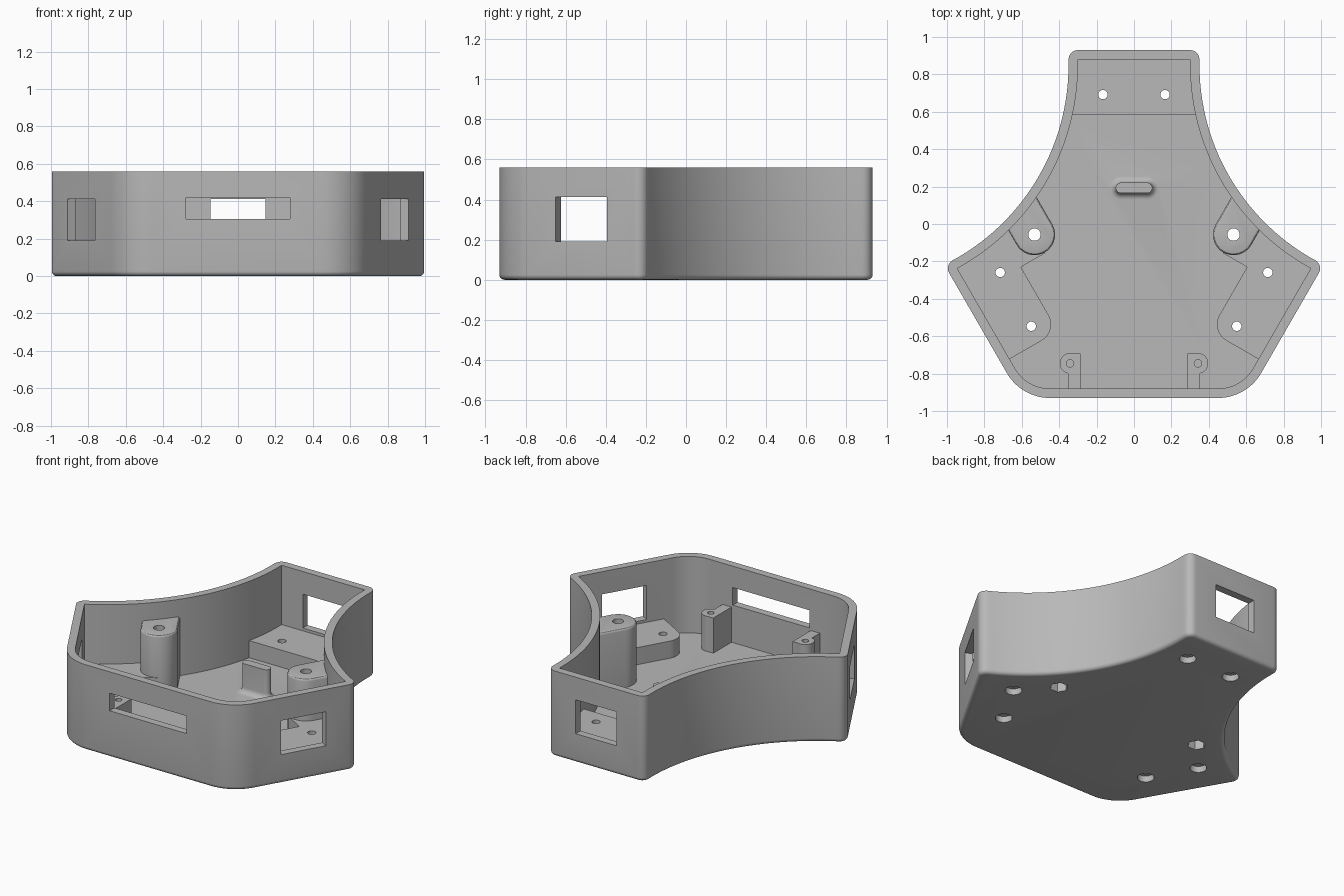
import bpy, bmesh, math
from mathutils import Vector

if "Cube" in bpy.data.objects:
    bpy.data.objects.remove(bpy.data.objects["Cube"])

HEIGHT, FLOOR, WALL = 0.56, 0.06, 0.05
PLATFORM, BOSS, POST = 0.172, 0.447, 0.29
CENTRE = Vector((0, -0.038))        # where the three arms meet

plastic = bpy.data.materials.new("grey_plastic")
plastic.use_nodes = True
colour = (0.48, 0.48, 0.48, 1)
plastic.diffuse_color = colour
plastic.node_tree.nodes["Principled BSDF"].inputs["Base Color"].default_value = colour


def arc(c, r, start, end, steps):
    """Points on an arc, angles in degrees."""
    if r < 1e-5:
        return [Vector(c)]
    angles = [math.radians(start + (end - start) * i / steps) for i in range(steps + 1)]
    return [Vector((c[0] + r * math.cos(a), c[1] + r * math.sin(a))) for a in angles]


def on_arm(angle, n, t):
    """Point n outward along an arm and t across it."""
    a = math.radians(angle)
    return CENTRE + Vector((n * math.cos(a) - t * math.sin(a),
                            n * math.sin(a) + t * math.cos(a)))


def flip(points):
    return [Vector((-p.x, p.y)) for p in points]


def loft(name, rings):
    """Closed solid through (outline, z) rings."""
    bm = bmesh.new()
    loops = [[bm.verts.new((p.x, p.y, z)) for p in pts] for pts, z in rings]
    for low, high in zip(loops, loops[1:]):
        for i in range(len(low)):
            j = (i + 1) % len(low)
            bm.faces.new((low[i], low[j], high[j], high[i]))
    bm.faces.new(loops[0][::-1])
    bm.faces.new(loops[-1])
    bmesh.ops.recalc_face_normals(bm, faces=bm.faces)
    mesh = bpy.data.meshes.new(name)
    bm.to_mesh(mesh)
    bm.free()
    mesh.materials.append(plastic)
    obj = bpy.data.objects.new(name, mesh)
    bpy.context.scene.collection.objects.link(obj)
    return obj


def prism(name, points, z0, z1):
    return loft(name, [(points, z0), (points, z1)])


def rod(name, c, r, z0, z1, sides=32):
    return prism(name, arc(c, r, 0, 360, sides)[:-1], z0, z1)


def combine(target, tool, operation, keep=False):
    """Apply a boolean and drop the tool."""
    mod = target.modifiers.new("combine", "BOOLEAN")
    mod.operation, mod.solver, mod.object = operation, "EXACT", tool
    bpy.context.view_layer.update()
    result = target.evaluated_get(bpy.context.evaluated_depsgraph_get())
    mesh = bpy.data.meshes.new_from_object(result)
    target.modifiers.clear()
    target.data = mesh
    if not keep:
        bpy.data.objects.remove(tool)


def outline(inset):
    """Three-armed plan with scooped sides, moved inward by inset."""
    tip = max(0.05 - inset, 0)
    edge = min(0.05, inset) if tip else inset
    n, t = 0.968 - edge - tip, 0.35 - edge - tip
    half = arc((0.45, -0.665), 0.265 - inset, -90, -30, 12)
    half += arc(on_arm(-30, n, t), tip, -30, 60, 6)
    half += arc((1.54, 0.85), 1.19 + inset, 240, 180, 32)
    half += arc(on_arm(90, n, -t), tip, 0, 90, 6)
    return half + flip(half)[::-1]


def stadium(a, b, r):
    """Rounded bar from a to b."""
    d = math.degrees(math.atan2(b.y - a.y, b.x - a.x))
    return arc(a, r, d + 90, d + 270, 16) + arc(b, r, d - 90, d + 90, 16)


# Outer body with a rounded bottom edge, hollowed from the top
FILLET = 0.025
rings = []
for i in range(6):
    a = math.radians(90 * i / 5)
    rings.append((outline(FILLET * (1 - math.sin(a))), FILLET * (1 - math.cos(a))))
body = loft("enclosure", rings + [(outline(0), HEIGHT)])
combine(body, prism("cavity", outline(WALL), FLOOR, 1), "DIFFERENCE")

# Inner parts are trimmed halfway through the wall before joining
limit = prism("trim_helper", outline(WALL / 2), -1, 2)
limit.hide_render = True


def add(part):
    combine(part, limit, "INTERSECT", keep=True)
    combine(body, part, "UNION")


# Platform across the back arm
add(prism("back_platform", [on_arm(90, n, t) for n, t in
                            ((0.623, -0.6), (1, -0.6), (1, 0.6), (0.623, 0.6))], 0.03, PLATFORM))

# Platform in each side arm, with one rounded corner and a step to the boss
corner = [(p.x, p.y) for p in arc((0.72, -0.16), 0.1, 180, 270, 10)]
profile = corner + [(1.1, -0.26), (1.1, 0.5), (0.47, 0.5), (0.47, 0.136), (0.62, 0.136)]
side_plan = [on_arm(-30, n, t) for n, t in profile]

# Screw boss running into the scooped wall, with a softened top edge
boss_at, boss_end = on_arm(-30, 0.47, 0.25), on_arm(-30, 0.47, 0.8)

# Small board post at the front wall
post_at = Vector((0.342, -0.745))
post_plan = [Vector(p) for p in ((0.287, -0.9), (0.352, -0.9), (0.352, -0.692), (0.287, -0.692))]

for side in ("left", "right"):
    def place(points):
        return points if side == "left" else flip(points)

    add(prism(side + "_platform", place(side_plan), 0.03, PLATFORM))
    rounding = [(0, 0.03)] + [(0.015 * (1 - math.cos(a)), BOSS - 0.015 * (1 - math.sin(a)))
                              for a in (0, 0.5, 1, math.pi / 2)]
    add(loft(side + "_boss", [(place(stadium(boss_at, boss_end, 0.11 - d)), z)
                              for d, z in rounding]))
    add(prism(side + "_post", place(post_plan), 0.03, POST))
    add(rod(side + "_post_head", place([post_at])[0], 0.055, 0.03, POST))

# Upright tab near the middle with a flared foot
FLARE = 0.035
steps = [math.radians(90 * i / 6) for i in range(7)]
tab = [(FLARE, 0.03)] + [(FLARE * (1 - math.sin(a)), FLOOR + FLARE * (1 - math.cos(a))) for a in steps]
tab += [(0, 0.25)]
add(loft("centre_tab", [(stadium(Vector((-0.07, 0.193)), Vector((0.07, 0.193)), 0.028 + d), z)
                        for d, z in tab]))
bpy.data.objects.remove(limit)


def cut(tool):
    combine(body, tool, "DIFFERENCE")


# Window and two counterbored screw holes in each arm
for angle in (90, -30, 210):
    cut(prism("window", [on_arm(angle, n, t) for n, t in
                         ((0.88, -0.147), (1.1, -0.147), (1.1, 0.147), (0.88, 0.147))], 0.19, 0.412))
    for t in (-0.166, 0.166):
        cut(rod("screw_hole", on_arm(angle, 0.73, t), 0.025, -0.1, 0.3, 24))
        cut(rod("counterbore", on_arm(angle, 0.73, t), 0.05, -0.1, 0.04))

# Long slot in the front wall
cut(prism("front_slot", [Vector(p) for p in
                         ((-0.278, -1), (0.278, -1), (0.278, -0.86), (-0.278, -0.86))], 0.305, 0.42))

# Boss holes with hexagonal nut pockets, and blind holes in the posts
for mirror in (1, -1):
    b = Vector((mirror * boss_at.x, boss_at.y))
    p = Vector((mirror * post_at.x, post_at.y))
    cut(rod("boss_hole", b, 0.033, -0.1, 0.6))
    cut(rod("nut_pocket", b, 0.055, -0.1, 0.1, 6))
    cut(rod("post_hole", p, 0.02, 0.12, 0.5, 20))

bpy.ops.object.select_all(action="DESELECT")
body.select_set(True)
bpy.context.view_layer.objects.active = body
bpy.ops.object.shade_smooth_by_angle(angle=math.radians(30))
